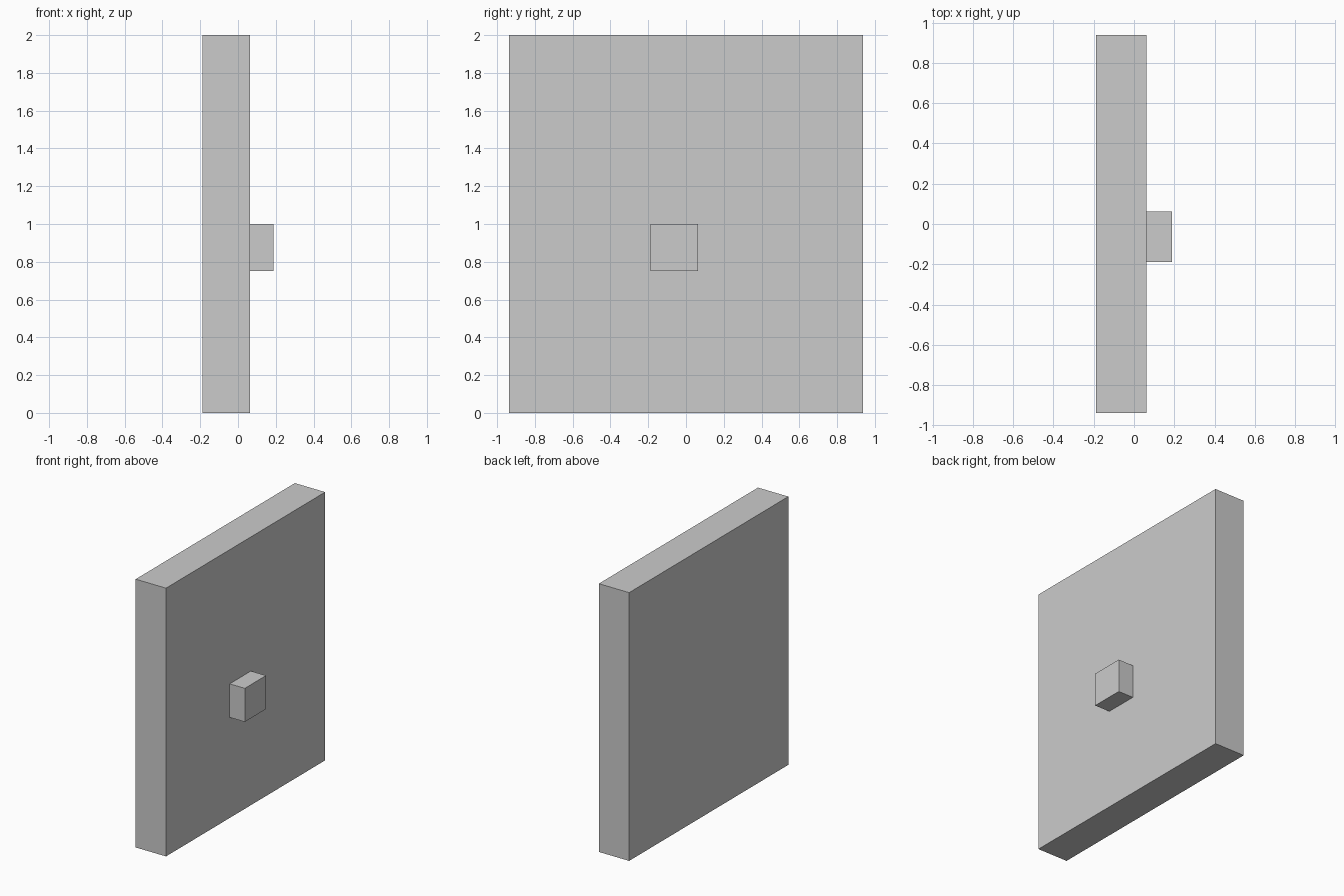
import bpy

if "Cube" in bpy.data.objects:
    bpy.data.objects.remove(bpy.data.objects["Cube"])


def box(name, x, y, z):
    """Add a box spanning the given (min, max) ranges."""
    centre = [(a + b) / 2 for a, b in (x, y, z)]
    size = [b - a for a, b in (x, y, z)]
    bpy.ops.mesh.primitive_cube_add(size=1, location=centre)
    obj = bpy.context.object
    obj.name = name
    obj.scale = size
    bpy.ops.object.transform_apply(location=False, rotation=False, scale=True)
    return obj


# Upright slab
box("panel", (-0.1875, 0.0625), (-0.9375, 0.9375), (0, 2))

# Small block on the right face, slightly off centre
box("knob", (0.0625, 0.1875), (-0.1875, 0.0625), (0.75, 1.0))
